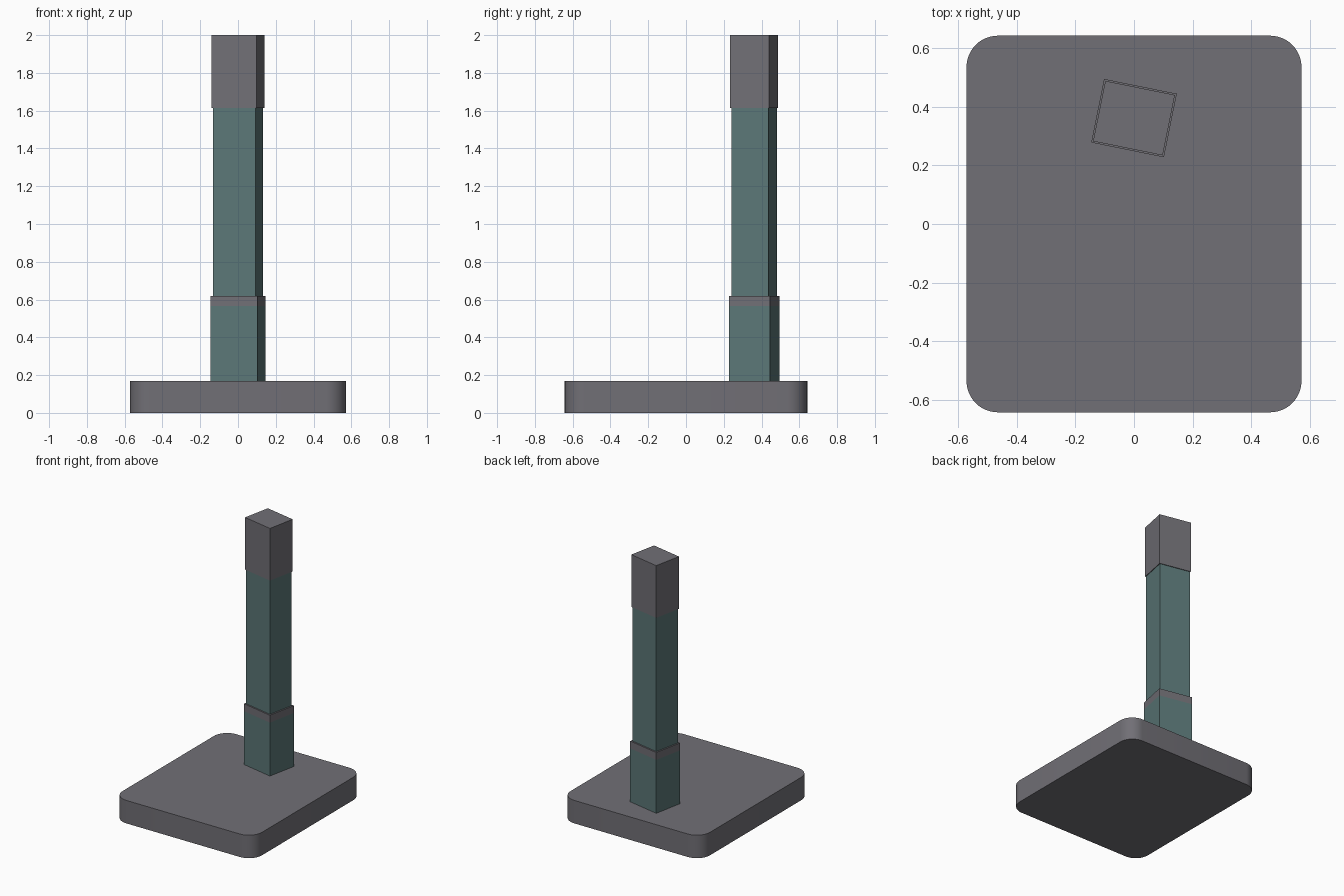
import bpy, bmesh, math
from mathutils import Matrix

if "Cube" in bpy.data.objects:
    bpy.data.objects.remove(bpy.data.objects["Cube"])


def material(name, rgb):
    m = bpy.data.materials.new(name)
    m.diffuse_color = (*rgb, 1)
    m.use_nodes = True
    m.node_tree.nodes["Principled BSDF"].inputs["Base Color"].default_value = m.diffuse_color
    return m


GREY = material("warm grey", (0.165, 0.16, 0.18))
TEAL = material("dull teal", (0.105, 0.185, 0.185))


def add_object(name, bm, mats):
    mesh = bpy.data.meshes.new(name)
    bm.to_mesh(mesh)
    bm.free()
    for m in mats:
        mesh.materials.append(m)
    obj = bpy.data.objects.new(name, mesh)
    bpy.context.collection.objects.link(obj)
    return obj


def post_part(name, width, depth, z0, z1, mats, band_z=None):
    """Upright box on the post axis; faces above band_z take the second material."""
    bm = bmesh.new()
    bmesh.ops.create_cube(bm, size=1, matrix=Matrix.Translation((0, 0, (z0 + z1) / 2))
                          @ Matrix.Diagonal((width, depth, z1 - z0, 1)))
    if band_z:
        bmesh.ops.bisect_plane(bm, geom=bm.verts[:] + bm.edges[:] + bm.faces[:],
                               plane_co=(0, 0, band_z), plane_no=(0, 0, 1))
        for f in bm.faces:
            f.material_index = int(f.calc_center_median().z > band_z)
    obj = add_object(name, bm, mats)
    obj.location = (0, 0.361, 0)
    obj.rotation_euler.z = -0.2
    return obj


# Base slab with rounded corners
hx, hy, r, height, steps = 0.571, 0.642, 0.107, 0.17, 12
bm = bmesh.new()
outline = []
for k, (sx, sy) in enumerate([(1, 1), (-1, 1), (-1, -1), (1, -1)]):
    for i in range(steps + 1):
        a = math.pi / 2 * (k + i / steps)
        outline.append(bm.verts.new((sx * (hx - r) + r * math.cos(a),
                                     sy * (hy - r) + r * math.sin(a), 0)))
bottom = bm.faces.new(outline)
top = bmesh.ops.extrude_face_region(bm, geom=[bottom], use_keep_orig=True)
bmesh.ops.translate(bm, vec=(0, 0, height),
                    verts=[v for v in top["geom"] if isinstance(v, bmesh.types.BMVert)])
bmesh.ops.recalc_face_normals(bm, faces=bm.faces[:])
base = add_object("base_slab", bm, [GREY])
bpy.context.view_layer.objects.active = base
base.select_set(True)
bpy.ops.object.shade_smooth_by_angle(angle=math.radians(30))

# Post: lower sleeve with a grey rim, slim shaft, and cap
post_part("lower_sleeve", 0.253, 0.221, height, 0.62, [TEAL, GREY], band_z=0.565)
post_part("shaft", 0.232, 0.20, 0.62, 1.613, [TEAL])
post_part("cap", 0.242, 0.21, 1.613, 2.0, [GREY])
